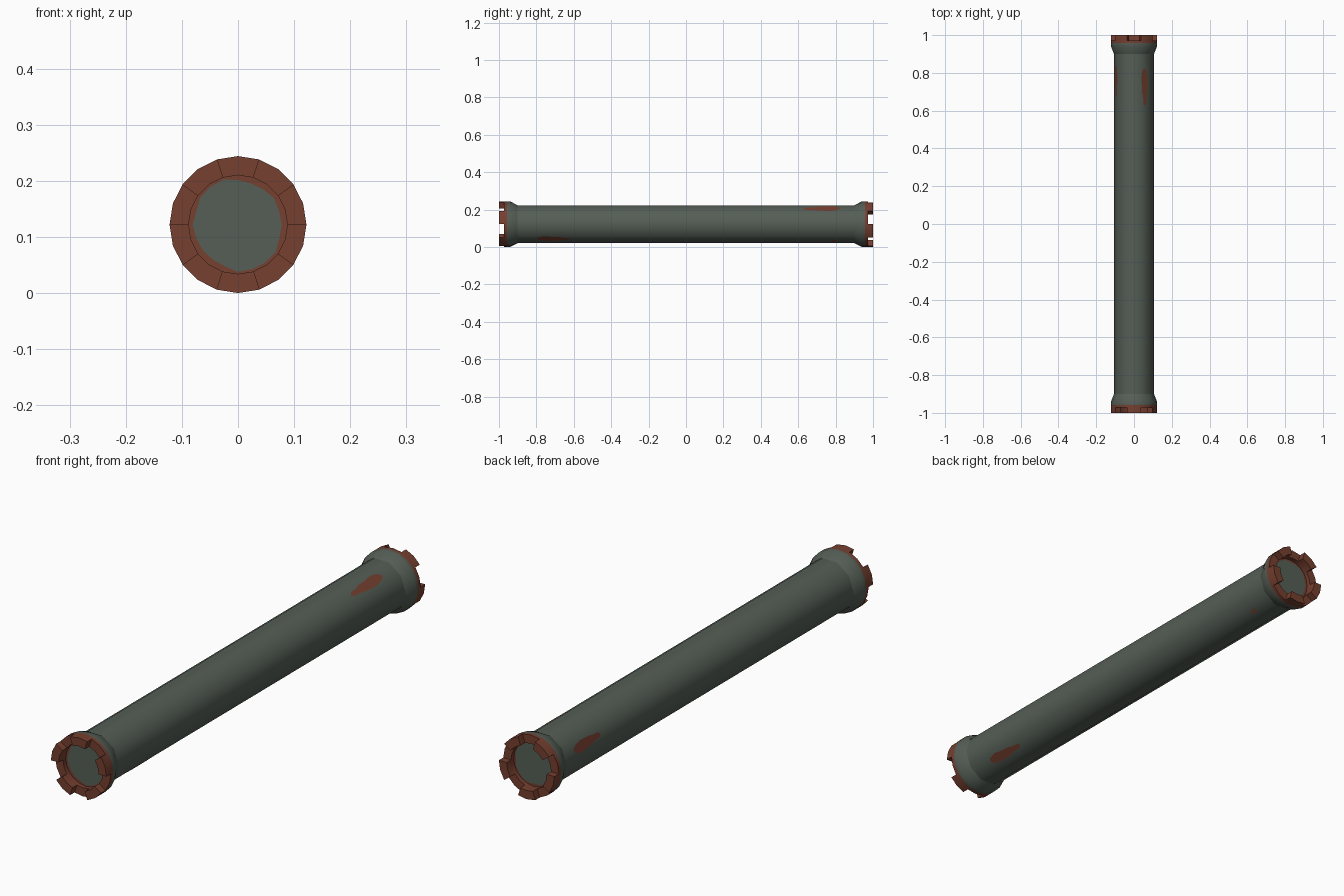
import bpy, bmesh, math, random
from mathutils import Vector

if "Cube" in bpy.data.objects:
    bpy.data.objects.remove(bpy.data.objects["Cube"])

random.seed(4)
CZ = 0.122          # pipe axis height
N = 20              # collar sides
PIPE_R = 0.105      # ten sided pipe


def material(name, col):
    m = bpy.data.materials.new(name)
    m.diffuse_color = (*col, 1)
    m.use_nodes = True
    m.node_tree.nodes["Principled BSDF"].inputs["Base Color"].default_value = m.diffuse_color
    return m


GREEN = material("grey_green_metal", (0.090, 0.112, 0.092))
RUST = material("rust_brown", (0.180, 0.050, 0.029))


def finish(bm, name, angle=40, recalc=True):
    if recalc:
        bmesh.ops.recalc_face_normals(bm, faces=bm.faces[:])
    for f in bm.faces:
        f.smooth = True
    for e in bm.edges:
        e.smooth = len(e.link_faces) == 2 and e.calc_face_angle(0) < math.radians(angle)
    me = bpy.data.meshes.new(name)
    bm.to_mesh(me)
    bm.free()
    me.materials.append(GREEN)
    me.materials.append(RUST)
    ob = bpy.data.objects.new(name, me)
    bpy.context.collection.objects.link(ob)
    return ob


def polar(r, deg, y):
    a = math.radians(deg)
    return Vector((r * math.cos(a), y, r * math.sin(a)))


# Main pipe: open ten sided tube, its ends are hidden in the collars
bm = bmesh.new()
ends = [[bm.verts.new(polar(PIPE_R, i * 36, y) + Vector((0, 0, CZ))) for i in range(10)]
        for y in (-0.92, 0.92)]
for i in range(10):
    j = (i + 1) % 10
    bm.faces.new((ends[0][i], ends[0][j], ends[1][j], ends[1][i]))
finish(bm, "pipe_body")


# Collar with five rusty teeth; flip = 1 front end, -1 back end (half turn about x)
def collar(name, flip):
    bm = bmesh.new()

    def ring(y, radius):
        out = []
        for i in range(N):
            p = polar(radius(i), i * 18, -y)
            out.append(bm.verts.new((p.x, p.y * flip, p.z * flip + CZ)))
        return out

    def quad(a, b, i, mat):
        j = (i + 1) % N
        bm.faces.new((a[i], a[j], b[j], b[i])).material_index = mat

    out_r, in_r = 0.122, 0.088
    decagon = lambda i: (PIPE_R + 0.001) * (1 if i % 2 == 0 else math.cos(math.radians(18)))
    ragged = lambda i: random.uniform(0.076, 0.085)
    rings = [ring(0.90, decagon), ring(0.94, lambda i: out_r), ring(0.957, lambda i: out_r),
             ring(0.972, lambda i: out_r), ring(0.972, lambda i: in_r),
             ring(0.955, lambda i: in_r), ring(0.955, ragged)]
    tip_out, tip_in = ring(1.0, lambda i: out_r), ring(1.0, lambda i: in_r)
    base_out, base_in = rings[3], rings[4]
    hub = bm.verts.new((0, -0.955 * flip, CZ))
    for i in range(N):
        j = (i + 1) % N
        tooth = i % 4 < 2
        for k in range(6):
            if k == 3 and tooth:
                continue
            quad(rings[k], rings[k + 1], i, 0 if k < 2 else 1)
        # green end plate inside the ragged rust edge
        bm.faces.new((rings[6][i], rings[6][j], hub))
        if tooth:
            quad(base_out, tip_out, i, 1)
            quad(tip_out, tip_in, i, 1)
            quad(tip_in, base_in, i, 1)
            s = i if i % 4 == 0 else j
            bm.faces.new((base_out[s], tip_out[s], tip_in[s], base_in[s])).material_index = 1
    loose = [v for v in bm.verts if not v.link_faces]
    bmesh.ops.delete(bm, geom=loose, context='VERTS')
    finish(bm, name, 35)


collar("front_collar", 1)
collar("back_collar", -1)

# Rust stains: thin plates lying on one face of the pipe
BLOB = [(-1, -.1), (-.85, -.6), (-.5, -.65), (-.2, -.9), (.4, -1), (.8, -.7), (1, -.1),
        (.9, .6), (.5, 1), (.1, .75), (-.3, .7), (-.6, .35), (-.9, .3)]


def stain(name, face_deg, shift, y, half_len, half_wid):
    n = polar(1, face_deg, 0)
    t = polar(1, face_deg + 90, 0)
    base = n * (PIPE_R * math.cos(math.radians(18)) + 0.0012) + Vector((0, y, CZ))
    bm = bmesh.new()
    f = bm.faces.new([bm.verts.new(base + t * (shift + v * half_wid) + Vector((0, u * half_len, 0)))
                      for u, v in BLOB])
    f.material_index = 1
    f.normal_update()
    if f.normal.dot(n) < 0:
        f.normal_flip()
    finish(bm, name, recalc=False)


stain("rust_stain_top", 54, 0.004, 0.725, 0.10, 0.022)
stain("rust_stain_left", 162, -0.004, 0.755, 0.085, 0.022)
stain("rust_stain_low", -54, 0.008, -0.71, -0.09, 0.021)
stain("rust_spot", -54, -0.014, 0.79, 0.015, 0.010)
